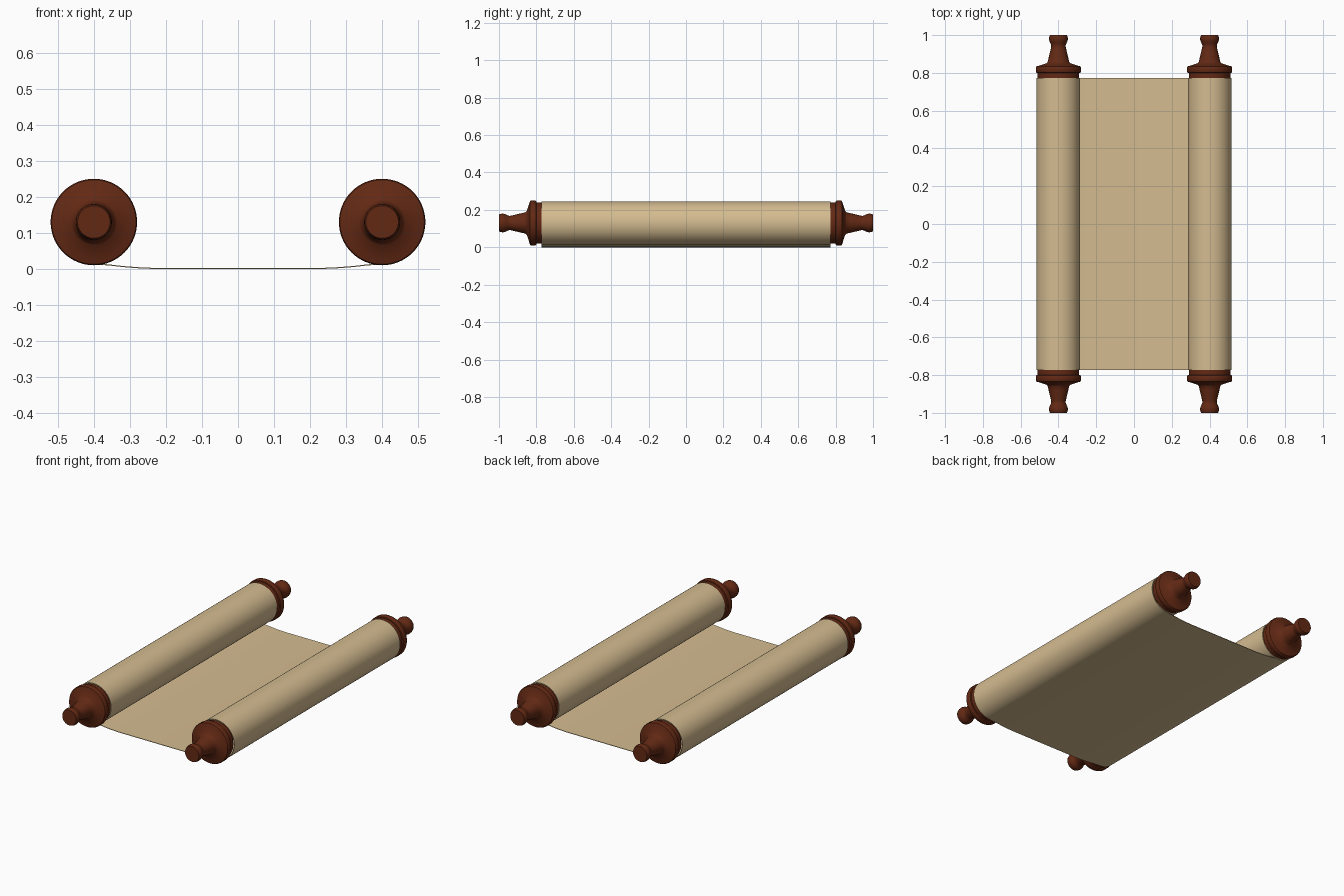
import bpy, bmesh, math
from mathutils import Vector, Matrix

if "Cube" in bpy.data.objects:
    bpy.data.objects.remove(bpy.data.objects["Cube"])

CX, CZ = 0.40, 0.13      # roller axis


def material(name, rgb):
    m = bpy.data.materials.new(name)
    m.diffuse_color = (*rgb, 1)
    m.use_nodes = True
    m.node_tree.nodes["Principled BSDF"].inputs["Base Color"].default_value = m.diffuse_color
    return m


wood = material("dark_wood", (0.125, 0.022, 0.007))
paper = material("parchment", (0.66, 0.50, 0.28))


def finish(bm, name, mat, angle):
    bmesh.ops.recalc_face_normals(bm, faces=bm.faces)
    me = bpy.data.meshes.new(name)
    bm.to_mesh(me)
    bm.free()
    me.materials.append(mat)
    ob = bpy.data.objects.new(name, me)
    bpy.context.collection.objects.link(ob)
    bpy.ops.object.select_all(action='DESELECT')
    ob.select_set(True)
    bpy.context.view_layer.objects.active = ob
    bpy.ops.object.shade_smooth_by_angle(angle=math.radians(angle))
    return ob


# Turned roller: (radius, y) from the middle to the knob, mirrored to the other end
half = [(0.05, 0.0), (0.05, 0.772), (0.110, 0.772), (0.110, 0.800), (0.117, 0.801),
        (0.120, 0.806), (0.120, 0.829), (0.117, 0.834), (0.100, 0.839), (0.064, 0.851),
        (0.057, 0.858), (0.052, 0.880), (0.045, 0.910), (0.039, 0.935), (0.038, 0.945),
        (0.042, 0.956), (0.048, 0.968), (0.050, 0.978), (0.049, 0.990), (0.045, 1.0), (0.0, 1.0)]
profile = [(r, -y) for r, y in reversed(half[1:])] + half


def roller(name, x):
    bm = bmesh.new()
    vs = [bm.verts.new((x + r, y, CZ)) for r, y in profile]
    es = [bm.edges.new(p) for p in zip(vs, vs[1:])]
    bmesh.ops.spin(bm, geom=vs + es, cent=(x, 0, CZ), axis=(0, 1, 0),
                   angle=math.tau, steps=64, use_duplicate=False)
    bmesh.ops.remove_doubles(bm, verts=bm.verts, dist=1e-5)
    finish(bm, name, wood, 35)


roller("left_roller", -CX)
roller("right_roller", CX)

# Parchment: one strip, lying flat in the middle and wound around both rollers
T = 0.003
right = [(0.0, 0.0), (0.24, 0.0), (0.28, 0.0018), (0.32, 0.005), (0.36, 0.0095)]
N = 64
for i in range(N + 9):
    a = -math.pi / 2 + math.tau * i / N
    r = 0.1175 - 0.0045 * i / N
    right.append((CX + r * math.cos(a), CZ + r * math.sin(a)))
path = [Vector((-x, z)) for x, z in reversed(right[1:])] + [Vector(p) for p in right]

bm = bmesh.new()
rows = []
for i, p in enumerate(path):
    t = (path[min(i + 1, len(path) - 1)] - path[max(i - 1, 0)]).normalized()
    q = p + Vector((-t.y, t.x)) * T          # inner side of the strip
    rows.append([bm.verts.new((c.x, y, c.y)) for c, y in
                 ((p, -0.772), (p, 0.772), (q, 0.772), (q, -0.772))])
for a, b in zip(rows, rows[1:]):
    for k in range(4):
        bm.faces.new((a[k], a[(k + 1) % 4], b[(k + 1) % 4], b[k]))
bm.faces.new(rows[0])
bm.faces.new(rows[-1])
finish(bm, "parchment_sheet", paper, 35)
